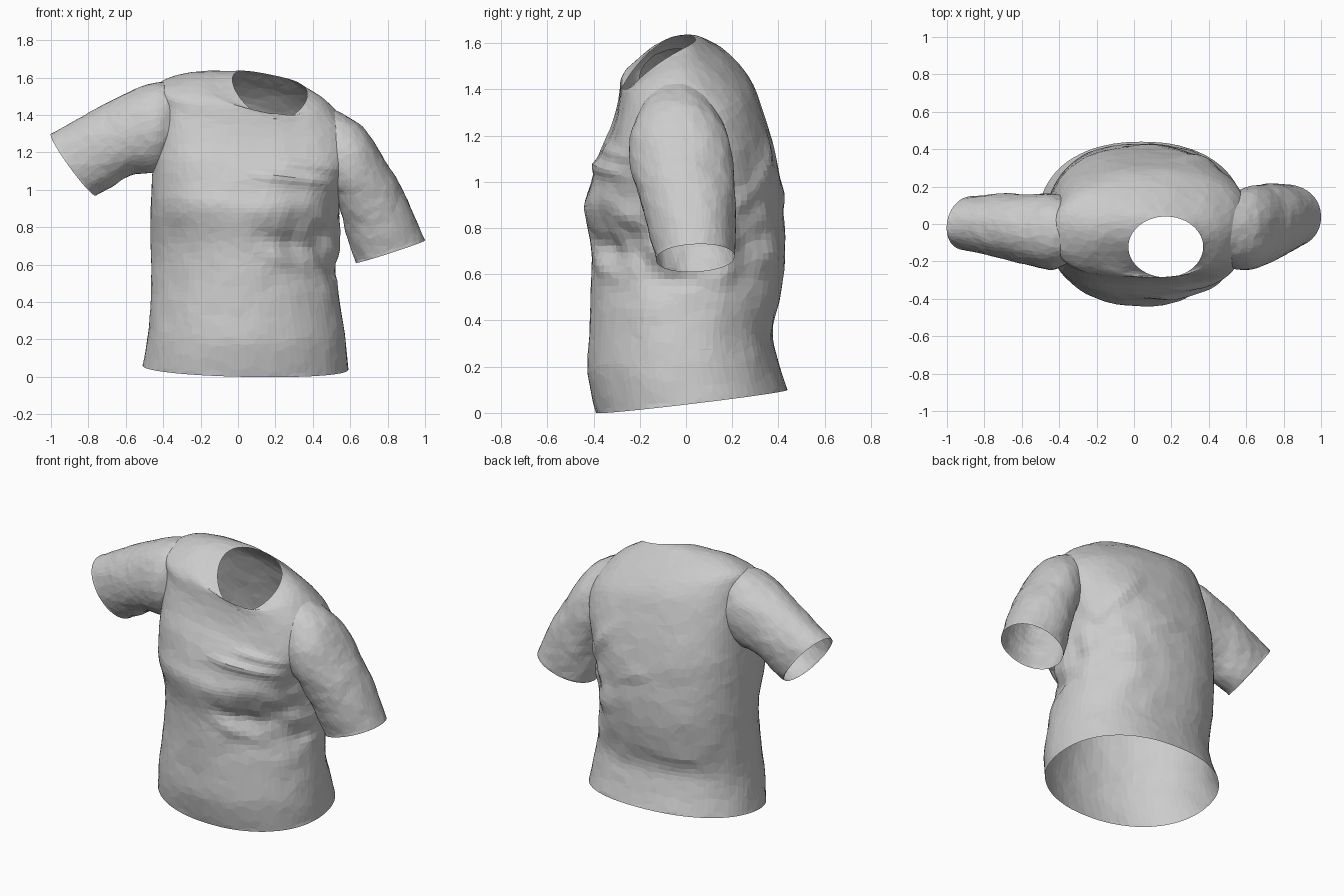
import bpy
import bmesh
from math import cos, sin, pi, exp, copysign
from mathutils import Vector, noise

old = bpy.data.objects.get("Cube")
if old:
    bpy.data.objects.remove(old, do_unlink=True)

SEGMENTS = 84
CLOTH, OPENING = 0, 1

fabric = bpy.data.materials.new("grey fabric")
fabric.use_nodes = True
grey = (0.6, 0.6, 0.6, 1)
fabric.diffuse_color = grey
fabric.node_tree.nodes["Principled BSDF"].inputs["Base Color"].default_value = grey


def smooth_rows(rows, steps):
    """Catmull-Rom interpolation between the rows of a section table."""
    result = []
    for i in range(len(rows) - 1):
        a, b = rows[max(i - 1, 0)], rows[i]
        c, d = rows[i + 1], rows[min(i + 2, len(rows) - 1)]
        for s in range(steps):
            t = s / steps
            result.append([
                q + t / 2 * (r - p + t * (2 * p - 5 * q + 4 * r - w + t * (3 * (q - r) + w - p)))
                for p, q, r, w in zip(a, b, c, d)])
    result.append(rows[-1])
    return result


def section(centre, u, v, front, back, bulge):
    """Closed section on two half axes, with its own roundness front and back."""
    points = []
    for i in range(SEGMENTS):
        a = 2 * pi * i / SEGMENTS
        power = front if sin(a) < 0 else back
        cu = copysign(abs(cos(a)) ** power, cos(a))
        cv = copysign(abs(sin(a)) ** power, sin(a))
        points.append(centre + u * cu + v * cv + Vector((0, 0, bulge * cos(a) ** 2)))
    return points


def loft(name, sections, displace):
    """Skin the sections, cap both ends and press folds into the cloth."""
    bm = bmesh.new()
    rings = [[bm.verts.new(p) for p in ring] for ring in sections]
    for low, high in zip(rings, rings[1:]):
        for i in range(SEGMENTS):
            j = (i + 1) % SEGMENTS
            bm.faces.new((low[i], low[j], high[j], high[i]))
    for ring in (rings[0], rings[-1]):
        middle = bm.verts.new(sum((v.co for v in ring), Vector()) / SEGMENTS)
        for i in range(SEGMENTS):
            face = bm.faces.new((ring[i], ring[(i + 1) % SEGMENTS], middle))
            face.material_index = OPENING
    bmesh.ops.recalc_face_normals(bm, faces=bm.faces)
    bm.normal_update()
    moves = [(v, v.normal * displace(v.co)) for ring in rings[1:-1] for v in ring]
    for vert, move in moves:
        vert.co += move
    mesh = bpy.data.meshes.new(name)
    bm.to_mesh(mesh)
    bm.free()
    # both slots share the fabric; the second only marks openings for removal
    mesh.materials.append(fabric)
    mesh.materials.append(fabric)
    obj = bpy.data.objects.new(name, mesh)
    bpy.context.collection.objects.link(obj)
    return obj


# Folds: start, end, width, height (negative is a valley)
folds = [
    ((-.42, -.26, .97), (.2, -.44, .88), .05, .008),
    ((.08, -.42, 1.08), (.48, -.3, 1.04), .03, .022),
    ((.22, -.38, 1.15), (.5, -.25, 1.11), .025, .015),
    ((.14, -.4, .75), (.5, -.2, .66), .05, -.03),
    ((.12, -.4, .68), (.45, -.27, .54), .04, .015),
    ((.53, -.1, .58), (.4, .3, .5), .04, -.03),
    ((.5, .2, .52), (-.3, .36, .45), .04, .015),
    ((.53, .1, .7), (.05, .42, .95), .04, .025),
    ((.5, .2, .88), (.25, .4, 1.2), .04, .02),
]
folds = [(Vector(a), Vector(b), w, h) for a, b, w, h in folds]


def crumple(p):
    """Height of the cloth relief at a point of the body."""
    height = 0
    for a, b, width, amount in folds:
        along = b - a
        t = min(max((p - a).dot(along) / along.length_squared, 0), 1)
        gap = (p - a - along * t)
        gap.y *= .5
        height += amount * exp(-(gap.length / width) ** 2) * (.4 + 2.4 * t * (1 - t))
    bunch = exp(-((p.x - .5) / .22) ** 2 - ((p.z - .72) / .25) ** 2)
    return height + (.004 + .03 * bunch) * noise.noise(p * 8) + .002 * noise.noise(p * 22)


def sleeve_relief(p):
    return .006 * noise.noise(p * 8) + .003 * noise.noise(p * 22)


# Body: z, tilt x, tilt y, x min, x max, y front, y back, bulge,
# front and back roundness
body_rows = [
    (.05, -.02, .12, -.51, .59, -.39, .44, 0, .94, .9),
    (.2, 0, .06, -.485, .575, -.425, .4, 0, 1, .88),
    (.35, 0, 0, -.47, .555, -.42, .375, 0, 1.06, .87),
    (.55, 0, 0, -.465, .525, -.412, .415, 0, 1.12, .87),
    (.72, 0, 0, -.467, .53, -.412, .43, 0, 1.1, .86),
    (.88, 0, 0, -.467, .545, -.437, .42, 0, .95, .84),
    (1, -.05, 0, -.46, .56, -.41, .41, 0, .82, .82),
    (1.12, -.1, 0, -.45, .59, -.375, .385, 0, .72, .82),
    (1.25, -.17, .08, -.43, .615, -.325, .34, 0, .65, .83),
    (1.37, -.2, .18, -.425, .61, -.295, .28, 0, .65, .87),
    (1.457, -.2, .26, -.415, .56, -.285, .2, .015, .72, .94),
    (1.507, -.2, .44, -.25, .47, -.285, .1, .03, .87, 1),
    (1.5, -.2, .72, -.03, .37, -.285, .04, .05, 1, 1),
]
body_sections = []
for z, tx, ty, x0, x1, y0, y1, bulge, front, back in smooth_rows(body_rows, 6):
    rx, ry = (x1 - x0) / 2, (y1 - y0) / 2
    body_sections.append(section(
        Vector(((x0 + x1) / 2, (y0 + y1) / 2, z)),
        Vector((rx, 0, tx * rx)), Vector((0, ry, ty * ry)), front, back, bulge))
shirt = loft("shirt", body_sections, crumple)

# Sleeves: top x, top z, underside x, underside z, centre y, half depth,
# forward skew of the section
sleeve_rows = {
    "right_sleeve": [
        (-.3, 1.56, -.34, 1.16, -.03, .16, 0),
        (-.44, 1.575, -.43, 1.1, -.04, .2, 0),
        (-.62, 1.505, -.57, 1.08, -.027, .187, 0),
        (-.8, 1.41, -.68, 1.015, -.005, .165, .03),
        (-1, 1.3, -.76, .97, .005, .145, .06)],
    "left_sleeve": [
        (.42, 1.47, .38, 1.04, -.03, .15, 0),
        (.6, 1.385, .45, .98, -.035, .2, 0),
        (.7, 1.295, .52, .94, -.025, .22, 0),
        (.81, 1.12, .555, .86, -.005, .213, 0),
        (.91, .94, .585, .75, .02, .195, 0),
        (1, .73, .63, .61, .04, .17, .02)],
}
helpers = []
for name, rows in sleeve_rows.items():
    sections = []
    for tx, tz, bx, bz, y, depth, skew in smooth_rows(rows, 8):
        top, under = Vector((tx, y, tz)), Vector((bx, y, bz))
        half = (top - under) / 2
        inward = Vector((-half.z, 0, half.x)) * copysign(2 * skew, tx)
        sections.append(section((top + under) / 2, half,
                                Vector((0, depth, 0)) + inward, .95, .95, 0))
    sleeve = loft(name, sections, sleeve_relief)
    sleeve.hide_render = True
    helpers.append(sleeve)
    union = shirt.modifiers.new(name, "BOOLEAN")
    union.operation = "UNION"
    union.solver = "EXACT"
    union.material_mode = "INDEX"
    union.object = sleeve

# Sew the parts together, then open the hem, neck and cuffs
graph = bpy.context.evaluated_depsgraph_get()
sewn = bpy.data.meshes.new_from_object(shirt.evaluated_get(graph))
shirt.modifiers.clear()
shirt.data = sewn
for helper in helpers:
    bpy.data.objects.remove(helper, do_unlink=True)

bm = bmesh.new()
bm.from_mesh(sewn)
caps = [f for f in bm.faces if f.material_index == OPENING]
bmesh.ops.delete(bm, geom=caps, context="FACES")
bmesh.ops.remove_doubles(bm, verts=bm.verts, dist=.002)
for face in bm.faces:
    face.material_index = CLOTH
    face.smooth = False
bm.to_mesh(sewn)
bm.free()
sewn.materials.clear()
sewn.materials.append(fabric)

# Irregular flat facets of the cloth
facets = shirt.modifiers.new("facets", "DECIMATE")
facets.ratio = .35
